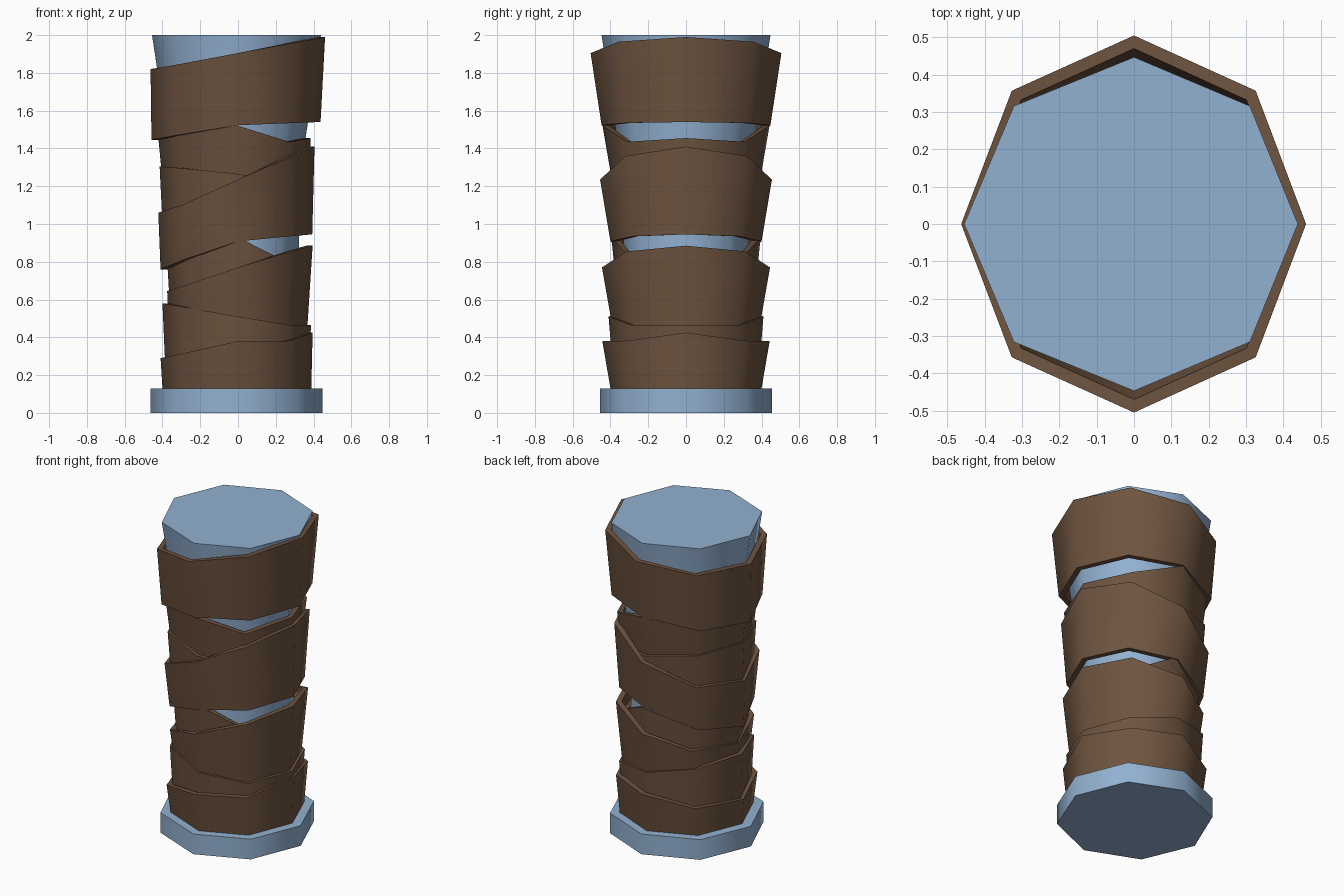
import bpy, bmesh, math

if "Cube" in bpy.data.objects:
    bpy.data.objects.remove(bpy.data.objects["Cube"])


def material(name, rgb):
    m = bpy.data.materials.new(name)
    m.diffuse_color = (*rgb, 1)
    m.use_nodes = True
    m.node_tree.nodes["Principled BSDF"].inputs["Base Color"].default_value = m.diffuse_color
    return m


BLUE = material("pale blue", (0.29, 0.44, 0.64))
BROWN = material("bark brown", (0.155, 0.088, 0.05))


def loft(name, loops, mat, closed):
    """Skin a list of eight-point loops; closed joins last to first, else caps ends."""
    bm = bmesh.new()
    rings = [[bm.verts.new(p) for p in loop] for loop in loops]
    pairs = list(zip(rings, rings[1:]))
    if closed:
        pairs.append((rings[-1], rings[0]))
    else:
        bm.faces.new(rings[0])
        bm.faces.new(rings[-1])
    for a, b in pairs:
        for i in range(8):
            j = (i + 1) % 8
            bm.faces.new((a[i], a[j], b[j], b[i]))
    bmesh.ops.recalc_face_normals(bm, faces=bm.faces[:])
    me = bpy.data.meshes.new(name)
    bm.to_mesh(me)
    bm.free()
    me.materials.append(mat)
    ob = bpy.data.objects.new(name, me)
    bpy.context.collection.objects.link(ob)
    bpy.context.view_layer.objects.active = ob
    ob.select_set(True)
    bpy.ops.object.shade_smooth_by_angle(angle=math.radians(50))
    ob.select_set(False)
    return ob


def ring(left, right, depth, heights, inset=0.0):
    """Octagon; heights run right, diagonal, side, diagonal, left, mirrored in y."""
    pts = []
    for i in range(8):
        a = i * math.pi / 4
        c, s = math.cos(a), math.sin(a)
        rx = right if c > 0 else left
        z = heights[min(i, 8 - i)]
        pts.append(((rx - inset) * c, (depth - inset) * s, z))
    return pts


def band(name, top, top_z, bottom, bottom_z, t=0.035):
    loft(name, [ring(*bottom, bottom_z), ring(*top, top_z),
                ring(*top, top_z, t), ring(*bottom, bottom_z, t)], BROWN, True)


# core with a wide foot and a flaring head
profile = [(0.455, 0), (0.455, 0.13), (0.35, 0.13), (0.33, 0.9), (0.365, 1.45), (0.447, 2.0)]
loft("trunk_core", [ring(r + 0.008, r - 0.008, r, [z] * 5) for r, z in profile], BLUE, False)

# overlapping bark bands: (left, right, depth radii), heights from right to left
band("bark_band_1", (0.41, 0.395, 0.443), (0.425, 0.382, 0.38, 0.315, 0.29),
     (0.40, 0.388, 0.40), [0.13] * 5)
band("bark_band_2", (0.40, 0.387, 0.41), (0.465, 0.465, 0.51, 0.56, 0.58),
     (0.385, 0.37, 0.385), (0.20, 0.20, 0.21, 0.23, 0.24))
band("bark_band_3", (0.375, 0.395, 0.445), (0.885, 0.855, 0.77, 0.68, 0.645),
     (0.365, 0.365, 0.385), (0.42, 0.42, 0.43, 0.44, 0.44))
band("bark_band_4", (0.385, 0.36, 0.395), (0.78, 0.80, 0.93, 0.96, 0.98),
     (0.36, 0.345, 0.36), (0.58, 0.58, 0.57, 0.56, 0.55))
band("bark_band_5", (0.422, 0.405, 0.455), (1.41, 1.36, 1.235, 1.10, 1.06),
     (0.41, 0.393, 0.40), (0.945, 0.935, 0.908, 0.81, 0.76))
band("bark_band_6", (0.415, 0.385, 0.42), (1.20, 1.21, 1.265, 1.295, 1.305),
     (0.395, 0.37, 0.385), (1.0, 1.0, 0.98, 0.92, 0.90))
band("bark_band_7", (0.435, 0.385, 0.442), (1.455, 1.435, 1.52, 1.57, 1.59),
     (0.395, 0.375, 0.385), (1.20, 1.20, 1.19, 1.18, 1.18))
band("bark_band_8", (0.463, 0.461, 0.505), (1.99, 1.965, 1.905, 1.843, 1.82),
     (0.458, 0.437, 0.447), (1.54, 1.535, 1.523, 1.47, 1.445))
